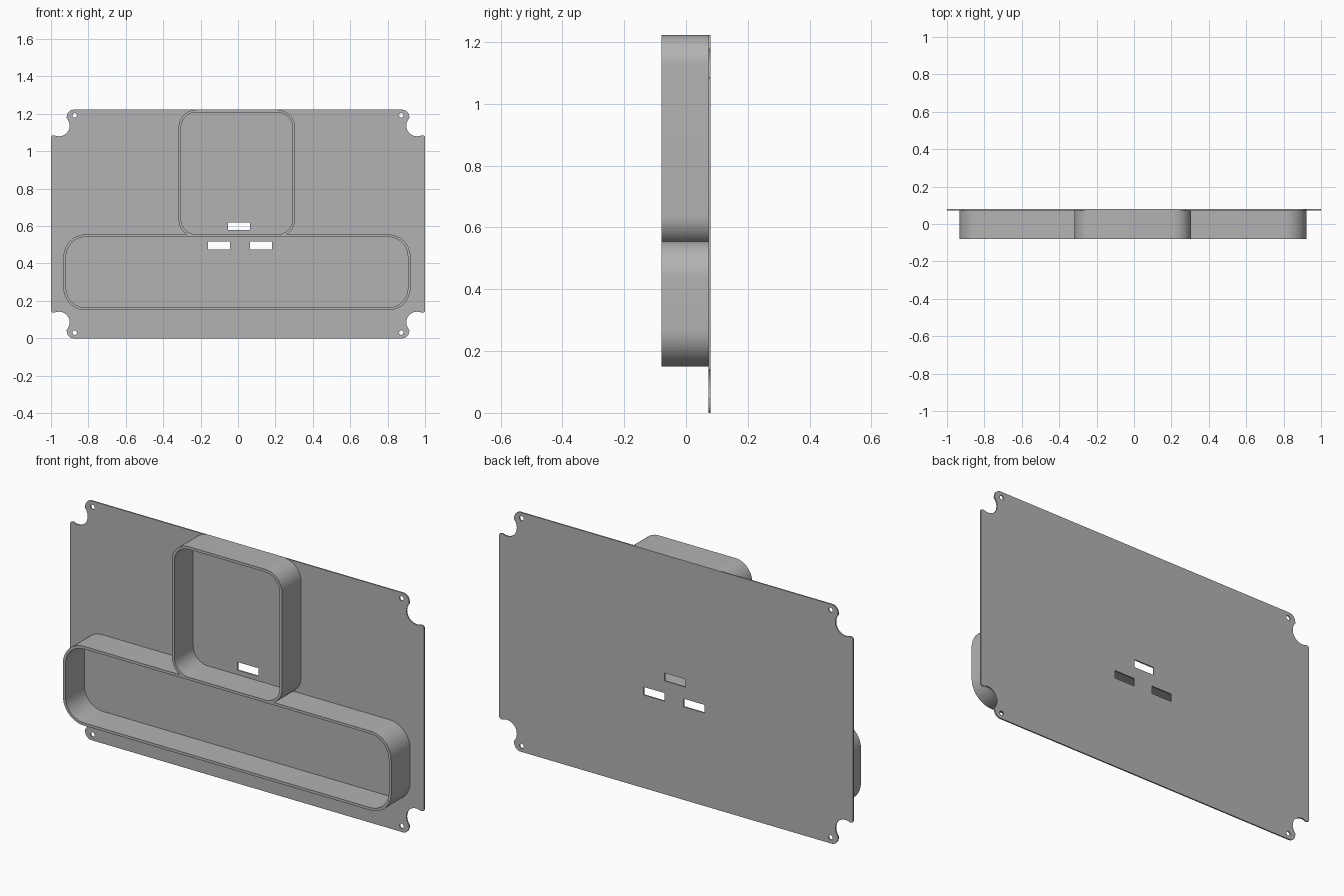
import bpy, bmesh
from math import sin, cos, pi, radians
from mathutils import Matrix

cube = bpy.data.objects.get("Cube")
if cube:
    bpy.data.objects.remove(cube, do_unlink=True)

grey = bpy.data.materials.new("plain grey")
grey.use_nodes = True
color = (0.45, 0.45, 0.45, 1)
grey.diffuse_color = color
grey.node_tree.nodes["Principled BSDF"].inputs["Base Color"].default_value = color

HEIGHT = 1.222
FRONT, SEAT, BACK = -0.08, 0.073, 0.08
WALL = 0.014


def arc(cx, cz, r, start, end, steps):
    angles = [radians(start + (end - start) * i / steps) for i in range(steps + 1)]
    return [(cx + r * cos(a), cz + r * sin(a)) for a in angles]


def rounded_rect(x0, x1, z0, z1, r):
    return (arc(x1 - r, z1 - r, r, 0, 90, 12) + arc(x0 + r, z1 - r, r, 90, 180, 12)
            + arc(x0 + r, z0 + r, r, 180, 270, 12) + arc(x1 - r, z0 + r, r, 270, 360, 12))


def rect(cx, cz, w, h):
    return [(cx + sx * w / 2, cz + sz * h / 2)
            for sx, sz in ((1, 1), (-1, 1), (-1, -1), (1, -1))]


def extrude_outline(name, loops, y0, y1):
    """Fill an outline (with holes) in the xz plane and give it depth along y."""
    curve = bpy.data.curves.new(name, "CURVE")
    curve.dimensions, curve.fill_mode = "2D", "BOTH"
    curve.extrude = (y1 - y0) / 2
    for loop in loops:
        spline = curve.splines.new("POLY")
        spline.points.add(len(loop) - 1)
        for p, (x, z) in zip(spline.points, loop):
            p.co = (x, z, 0, 1)
        spline.use_cyclic_u = True
    helper = bpy.data.objects.new(name + "_outline", curve)
    bpy.context.collection.objects.link(helper)
    bpy.context.view_layer.update()
    mesh = bpy.data.meshes.new_from_object(
        helper.evaluated_get(bpy.context.evaluated_depsgraph_get()))
    bpy.data.objects.remove(helper, do_unlink=True)
    # Stand the sheet upright and weld caps to sides
    mesh.transform(Matrix.Translation((0, (y0 + y1) / 2, 0)) @ Matrix.Rotation(pi / 2, 4, "X"))
    bm = bmesh.new()
    bm.from_mesh(mesh)
    bmesh.ops.remove_doubles(bm, verts=bm.verts, dist=0.0001)
    bmesh.ops.recalc_face_normals(bm, faces=bm.faces)
    bm.to_mesh(mesh)
    bm.free()
    mesh.materials.clear()
    mesh.materials.append(grey)
    obj = bpy.data.objects.new(name, mesh)
    bpy.context.collection.objects.link(obj)
    return obj


def smooth(obj):
    bpy.ops.object.select_all(action="DESELECT")
    obj.select_set(True)
    bpy.context.view_layer.objects.active = obj
    bpy.ops.object.shade_smooth_by_angle(angle=radians(30))


def frame(name, x0, x1, z0, z1, r):
    outer = rounded_rect(x0, x1, z0, z1, r)
    inner = rounded_rect(x0 + WALL, x1 - WALL, z0 + WALL, z1 - WALL, r - WALL)
    return extrude_outline(name, [outer, inner], FRONT, SEAT)


# Upper right corner of the plate: round bite and a small rounded tab
corner = [(1, 1.074), (0.997, 1.082), (0.991, 1.085)]
corner += arc(0.957, 1.137, 0.057, 295, 145, 18)
corner += [(0.916, 1.177), (0.916, 1.184)]
corner += arc(0.88, 1.188, 0.034, 10, 90, 8)


def mirrored(points, sx, top):
    out = [(sx * x, z if top else HEIGHT - z) for x, z in points]
    return out if (sx > 0) == top else out[::-1]


outline = (mirrored(corner, 1, True) + mirrored(corner, -1, True)
           + mirrored(corner, -1, False) + mirrored(corner, 1, False))

# Screw holes and cable slots
holes = [arc(sx * 0.873, z, 0.012, 0, 345, 23)
         for sx in (-1, 1) for z in (0.03, HEIGHT - 0.03)]
slots = [rect(x, z, 0.118, 0.041) for x, z in ((0.006, 0.599), (-0.101, 0.496), (0.124, 0.496))]

plate = extrude_outline("back_plate", [outline] + holes + slots, SEAT, BACK)
smooth(plate)

# Two open frames sharing one wall, joined into a single rim
rim = frame("wall_frames", -0.933, 0.922, 0.15, 0.555, 0.118)
upper = frame("upper_frame_helper", -0.318, 0.305, 0.541, HEIGHT, 0.095)
union = rim.modifiers.new("join", "BOOLEAN")
union.operation, union.solver, union.object = "UNION", "EXACT", upper
bpy.context.view_layer.objects.active = rim
bpy.ops.object.modifier_apply(modifier="join")
bpy.data.objects.remove(upper, do_unlink=True)
smooth(rim)
